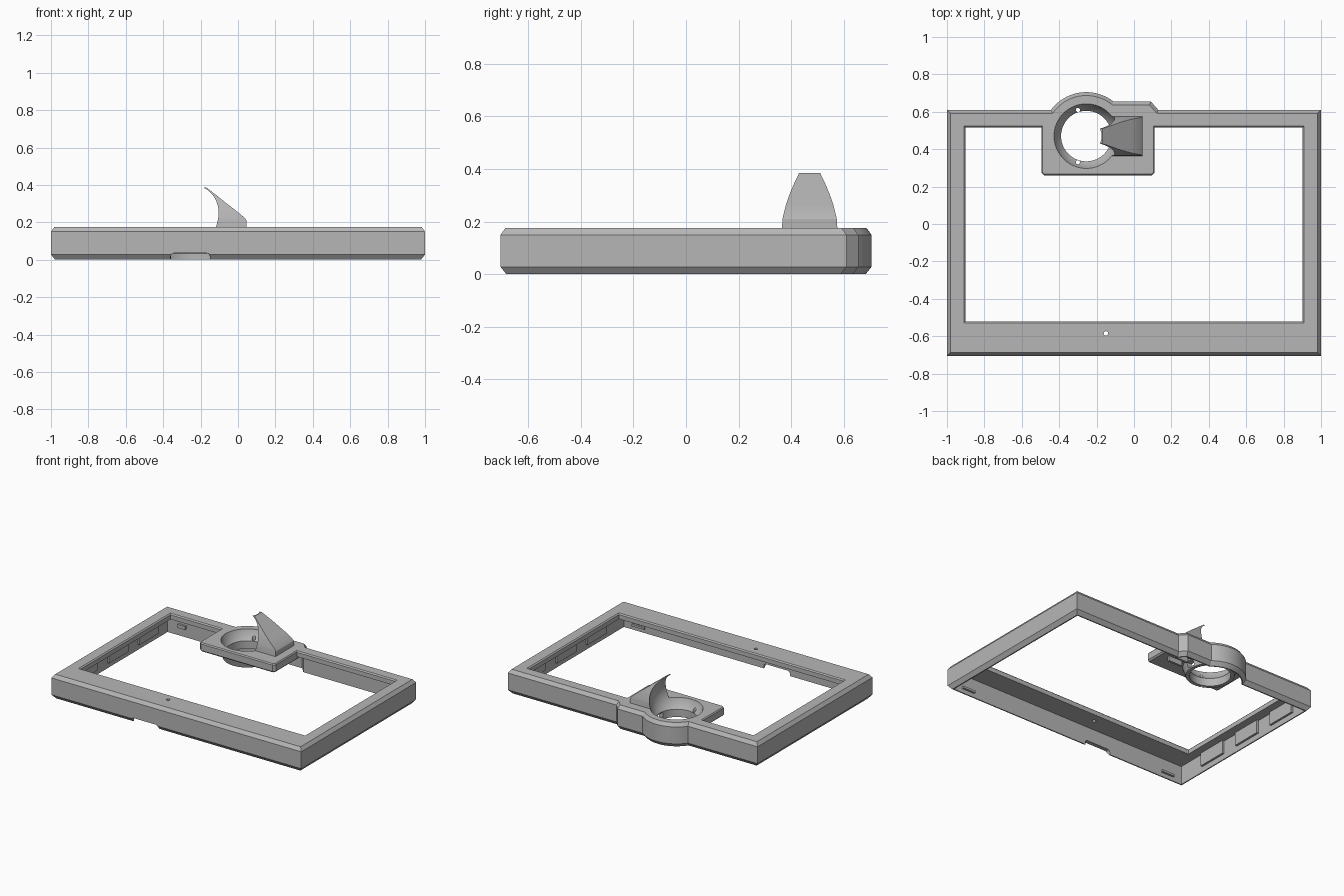
import bpy, bmesh, math
from math import radians, sin, cos
from mathutils import Vector

if "Cube" in bpy.data.objects:
    bpy.data.objects.remove(bpy.data.objects["Cube"], do_unlink=True)

grey = bpy.data.materials.new("plain grey")
grey.use_nodes = True
grey.diffuse_color = (0.47, 0.47, 0.47, 1)
grey.node_tree.nodes["Principled BSDF"].inputs["Base Color"].default_value = (0.47, 0.47, 0.47, 1)


def finish(name, bm):
    bmesh.ops.recalc_face_normals(bm, faces=bm.faces)
    mesh = bpy.data.meshes.new(name)
    bm.to_mesh(mesh)
    bm.free()
    mesh.materials.append(grey)
    ob = bpy.data.objects.new(name, mesh)
    bpy.context.scene.collection.objects.link(ob)
    return ob


def inset(points, d):
    """Mitred inset of a counter-clockwise outline."""
    out = []
    for i, p in enumerate(points):
        p, a, b = Vector(p), Vector(points[i - 1]), Vector(points[(i + 1) % len(points)])
        e, f = (p - a).normalized(), (b - p).normalized()
        n, m = Vector((-e.y, e.x)), Vector((-f.y, f.x))
        out.append(p + (n + m) * d / (1 + n.dot(m)))
    return out


def loft(name, sections):
    """Closed solid through (outline, z) sections."""
    bm = bmesh.new()
    rings = [[bm.verts.new((p[0], p[1], z)) for p in pts] for pts, z in sections]
    for low, high in zip(rings, rings[1:]):
        for i in range(len(low)):
            j = (i + 1) % len(low)
            bm.faces.new((low[i], low[j], high[j], high[i]))
    bm.faces.new(rings[0][::-1])
    bm.faces.new(rings[-1])
    return finish(name, bm)


def rect(x0, x1, y0, y1):
    return [(x0, y0), (x1, y0), (x1, y1), (x0, y1)]


def box(name, x0, x1, y0, y1, z0, z1):
    return loft(name, [(rect(x0, x1, y0, y1), z0), (rect(x0, x1, y0, y1), z1)])


def circle(x, y, r, n=64):
    return [(x + r * cos(math.tau * i / n), y + r * sin(math.tau * i / n)) for i in range(n)]


def boolean(target, tool, op="DIFFERENCE", keep=False):
    mod = target.modifiers.new("join", "BOOLEAN")
    mod.object, mod.operation, mod.solver = tool, op, "EXACT"
    bpy.context.view_layer.objects.active = target
    bpy.ops.object.modifier_apply(modifier=mod.name)
    if not keep:
        bpy.data.objects.remove(tool, do_unlink=True)


TOP = 0.175
CX, CY = -0.255, 0.47

# Outer shell: rectangle with a round bulge and a small step on the back
arc = [(CX + 0.235 * cos(radians(a)), CY + 0.235 * sin(radians(a)))
       for a in [52 + 91.4 * i / 20 for i in range(21)]]
outline = [(-1, -0.705), (1, -0.705), (1, 0.61), (0.13, 0.61), (0.09, 0.655)] + arc + [(-1, 0.61)]
frame = loft("bezel_frame", [(inset(outline, 0.022), 0), (outline, 0.028),
                             (outline, 0.15), (inset(outline, 0.018), TOP)])

# Hollow underside and screen opening
cavity = inset(outline, 0.03)
boolean(frame, loft("cavity", [(cavity, -0.05), (cavity, 0.135)]))
opening = rect(-0.9, 0.9, -0.52, 0.515)
boolean(frame, loft("opening", [(opening, -0.1), (opening, 0.167), (inset(opening, -0.016), 0.183)]))

# Mount plate reaching into the opening, and the socket cup below it
plate = [(-0.48, 0.26), (0.095, 0.26), (0.11, 0.275), (0.11, 0.56), (-0.43, 0.56),
         (-0.495, 0.53), (-0.495, 0.275)]
boolean(frame, loft("mount_plate", [(inset(plate, 0.01), 0.11), (plate, 0.12),
                                    (plate, 0.167), (inset(plate, 0.006), TOP)]), "UNION")
boolean(frame, loft("cup", [(circle(CX, CY, 0.16), 0.05), (circle(CX, CY, 0.19), 0.145)]), "UNION")

# Ball socket, its lower hole, two pin holes and the slot under the hook
bm = bmesh.new()
bmesh.ops.create_uvsphere(bm, u_segments=64, v_segments=32, radius=0.18)
bmesh.ops.translate(bm, verts=bm.verts, vec=(CX, CY, 0.225))
ball = finish("ball", bm)
ball.hide_render = True
boolean(frame, ball, keep=True)
boolean(frame, loft("hole", [(circle(CX, CY, 0.135), -0.1), (circle(CX, CY, 0.135), 0.15)]))
for side in (-1, 1):
    y = CY + side * 0.14
    boolean(frame, loft("pin_hole", [(circle(-0.3, y, 0.011, 16), 0.02), (circle(-0.3, y, 0.011, 16), 0.16)]))
boolean(frame, box("slot", -0.14, -0.04, 0.44, 0.5, 0.06, 0.1))

# Indicator hole in the front border
dot = circle(-0.15, -0.585, 0.012, 20)
boolean(frame, loft("dot", [(dot, 0.1), (dot, 0.2)]))

# Cable notch in the lower front wall
notch = box("notch", -0.36, -0.15, -0.75, -0.66, -0.05, 0.035)
bevel = notch.modifiers.new("round", "BEVEL")
bevel.width, bevel.segments = 0.018, 4
boolean(frame, notch)

# Hook: tapered block hollowed by the ball
levels = [(0.15, 0.045, 0.107), (0.21, 0.045, 0.103), (0.225, 0.035, 0.1), (0.265, -0.014, 0.09),
          (0.305, -0.066, 0.076), (0.345, -0.115, 0.059), (0.385, -0.168, 0.04)]
hook = loft("hook", [(rect(-0.2, x, CY - w, CY + w), z) for z, x, w in levels])
boolean(hook, ball)

# Ribs beneath the hook
for i, y in enumerate((0.41, 0.47, 0.53)):
    box("hook_rib_%d" % (i + 1), -0.06, 0.05, y - 0.008, y + 0.008, 0.075, 0.12)

# Clips and rails inside the walls
for i, x in enumerate((-0.85, 0.85)):
    box("front_clip_%d" % (i + 1), x - 0.05, x + 0.05, -0.68, -0.66, 0.03, 0.045)
    box("back_clip_%d" % (i + 1), x - 0.03, x + 0.03, 0.565, 0.585, 0.06, 0.085)
for i, y in enumerate((-0.35, 0, 0.35)):
    for s, label in ((-1, "right"), (1, "left")):
        box("%s_rail_%d" % (label, i + 1), min(s * 0.955, s * 0.975), max(s * 0.955, s * 0.975),
            y - 0.11, y + 0.11, 0.04, 0.14)

# Smooth the curved areas while keeping edges crisp
for ob in (frame, hook):
    bpy.ops.object.select_all(action="DESELECT")
    ob.select_set(True)
    bpy.context.view_layer.objects.active = ob
    bpy.ops.object.shade_smooth_by_angle(angle=radians(20))
